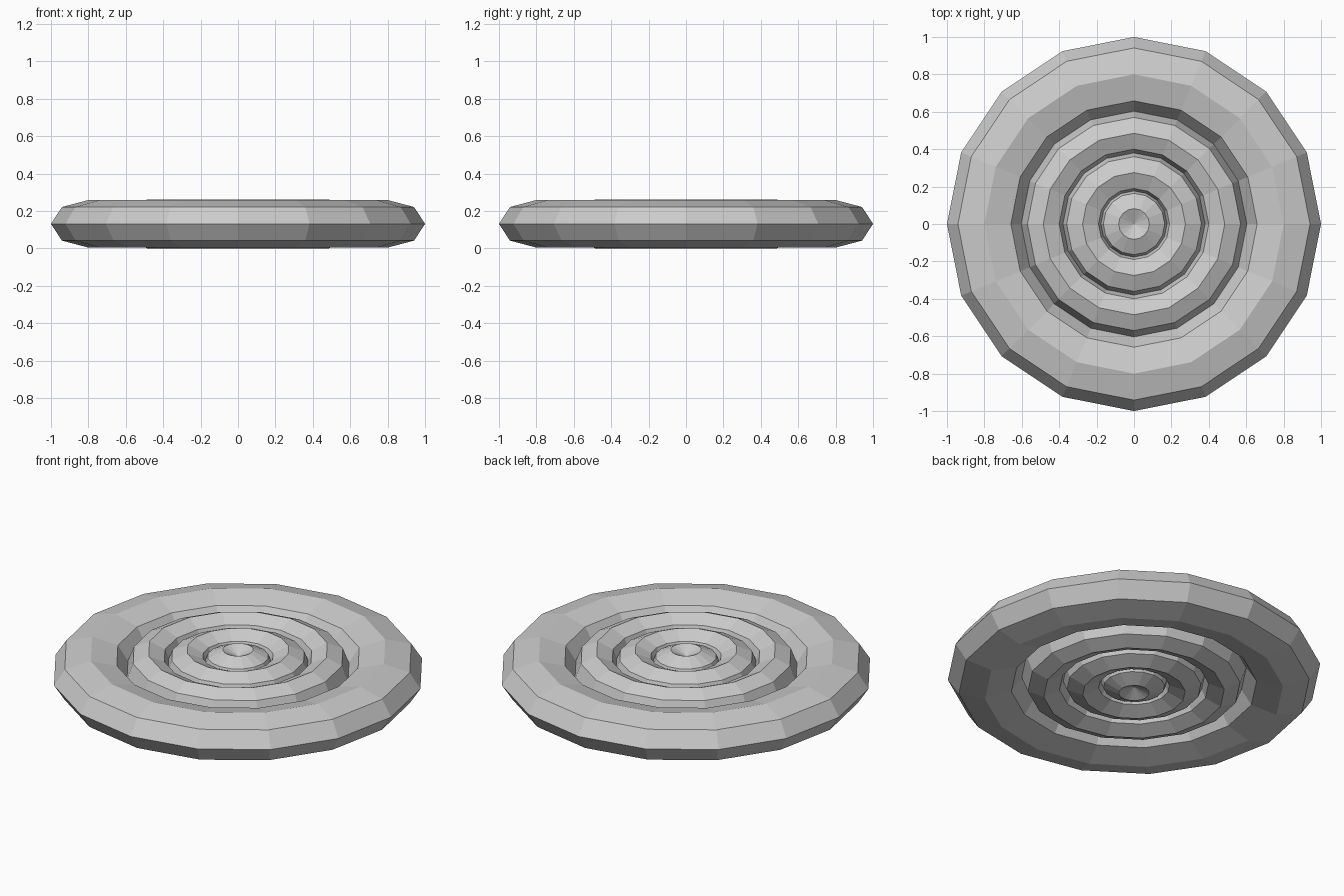
import bpy
import bmesh
from math import cos, sin, pi

if "Cube" in bpy.data.objects:
    bpy.data.objects.remove(bpy.data.objects["Cube"])

SIDES, SECTION = 16, 8


def ring(name, major, minor, half_height):
    """Low-poly ring with an upright oval octagon cross-section."""
    bm = bmesh.new()
    loops = []
    for i in range(SIDES):
        a = 2 * pi * i / SIDES
        loop = []
        for j in range(SECTION):
            b = 2 * pi * j / SECTION
            r = major + minor * cos(b)
            loop.append(bm.verts.new((r * cos(a), r * sin(a), 0.131 + half_height * sin(b))))
        loops.append(loop)
    for i in range(SIDES):
        p, q = loops[i], loops[(i + 1) % SIDES]
        for j in range(SECTION):
            k = (j + 1) % SECTION
            bm.faces.new((p[j], q[j], q[k], p[k]))
    mesh = bpy.data.meshes.new(name)
    bm.to_mesh(mesh)
    bm.free()
    obj = bpy.data.objects.new(name, mesh)
    bpy.context.collection.objects.link(obj)
    return obj


# Concentric rings, from the rim to the closed dimple in the middle
ring("outer_ring", 0.80, 0.20, 0.127)
ring("middle_ring", 0.485, 0.12, 0.131)
ring("inner_ring", 0.275, 0.12, 0.131)
ring("centre_ring", 0.082, 0.116, 0.131)
